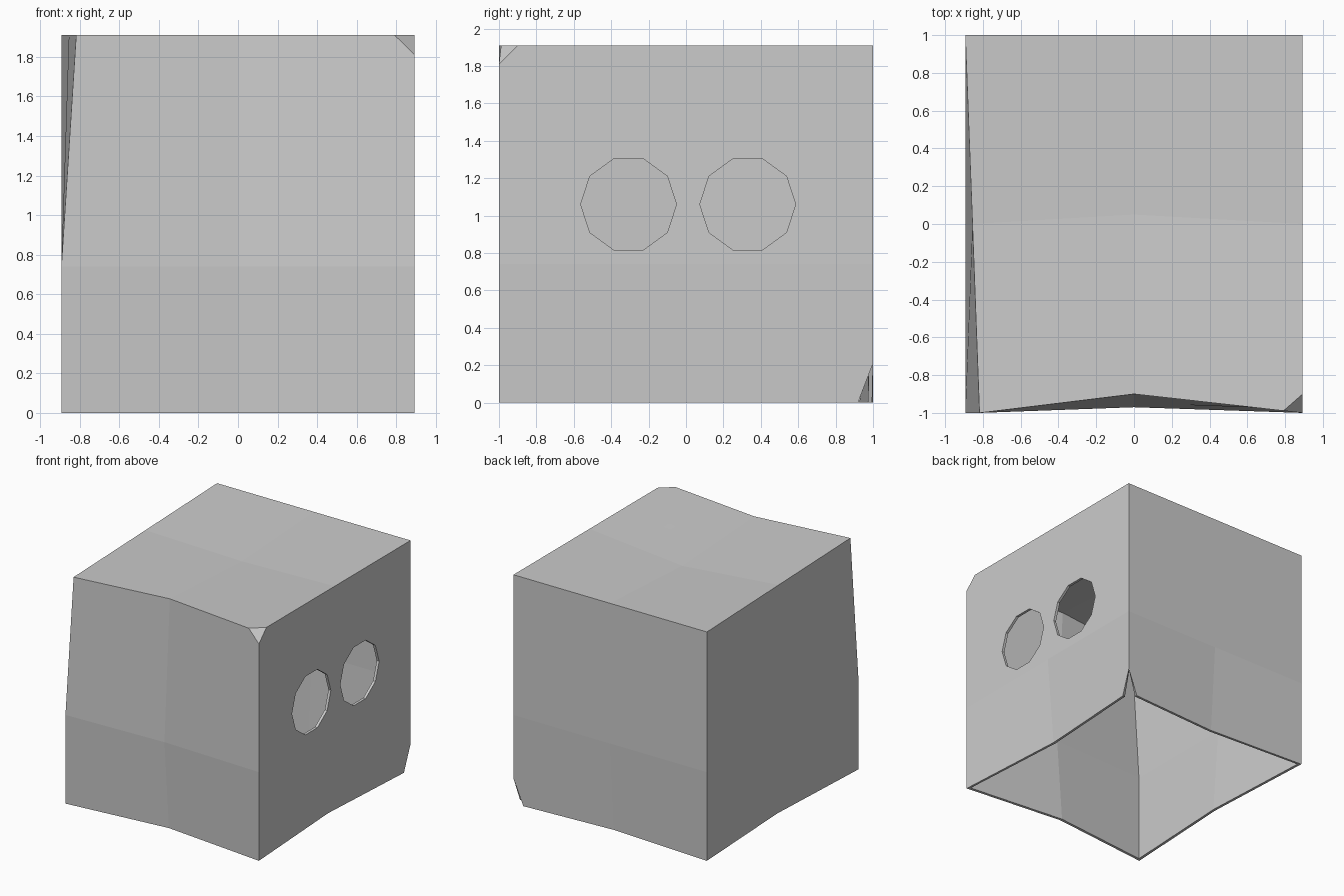
import bpy, bmesh, math
from mathutils import Vector

if "Cube" in bpy.data.objects:
    bpy.data.objects.remove(bpy.data.objects["Cube"])

X, Y, Z, CREASE = 0.893, 1.0, 1.91, 0.74

# dents of the panels: grid position (-1, 0, 1) -> offset
DENTS = {
    (0, -1, 1): (0, 0.10, 0), (0, -1, 0): (0, 0.03, 0), (0, -1, -1): (0, 0.09, 0),
    (0, 1, -1): (0, -0.05, 0), (1, 0, -1): (-0.06, 0, 0), (-1, 0, -1): (0.05, 0, 0),
    (-1, -1, 1): (0.075, 0, 0), (-1, 0, 1): (0.038, 0, 0), (0, 0, 1): (0, 0.05, -0.05),
}


def cut_corner(bm, a, b, c, outside, fill):
    a, b, c = Vector(a), Vector(b), Vector(c)
    n = (b - a).cross(c - a).normalized()
    if n.dot(Vector(outside)) < 0:
        n.negate()
    res = bmesh.ops.bisect_plane(bm, geom=bm.verts[:] + bm.edges[:] + bm.faces[:],
                                 plane_co=a, plane_no=n, clear_outer=True)
    if fill:
        edges = [e for e in res["geom_cut"] if isinstance(e, bmesh.types.BMEdge)]
        bmesh.ops.holes_fill(bm, edges=edges, sides=0)


def make_object(name, bm):
    mesh = bpy.data.meshes.new(name)
    bm.to_mesh(mesh)
    bm.free()
    ob = bpy.data.objects.new(name, mesh)
    bpy.context.collection.objects.link(ob)
    return ob


# upturned box shell, open at the bottom
bm = bmesh.new()
bmesh.ops.create_cube(bm, size=2)
bmesh.ops.subdivide_edges(bm, edges=bm.edges[:], cuts=1, use_grid_fill=True)
bottom = [v for v in bm.verts if (v.co - Vector((0, 0, -1))).length < 0.1]
bmesh.ops.delete(bm, geom=bottom, context='VERTS')
bmesh.ops.recalc_face_normals(bm, faces=bm.faces[:])
for v in bm.verts:
    i, j, k = (round(c) for c in v.co)
    v.co = Vector((i * X, j * Y, (0, CREASE, Z)[k + 1])) + Vector(DENTS.get((i, j, k), (0, 0, 0)))

# flattened top corner and torn bottom corner
cut_corner(bm, (0.79, -0.99, Z), (X, -0.9, Z), (X, -1, 1.81), (1, -1, 1), True)
cut_corner(bm, (X, 1, 0.21), (X, 0.915, 0), (0.80, 1, 0), (1, 1, -1), False)
bmesh.ops.recalc_face_normals(bm, faces=bm.faces[:])
box = make_object("box_shell", bm)
solid = box.modifiers.new("thickness", 'SOLIDIFY')
solid.thickness = 0.022
solid.offset = -1
solid.use_even_offset = True

# two ten-sided holes in the right side
for n, y in enumerate((-0.307, 0.33)):
    bm = bmesh.new()
    bmesh.ops.create_cone(bm, cap_ends=True, segments=10, radius1=0.256, radius2=0.256, depth=0.4)
    cutter = make_object("hole_cutter_%d" % n, bm)
    cutter.location = (X, y, 1.06)
    cutter.rotation_euler = (0, math.pi / 2, 0)
    cutter.hide_render = True
    cutter.display_type = 'WIRE'
    cut = box.modifiers.new("hole", 'BOOLEAN')
    cut.operation = 'DIFFERENCE'
    cut.solver = 'EXACT'
    cut.object = cutter
